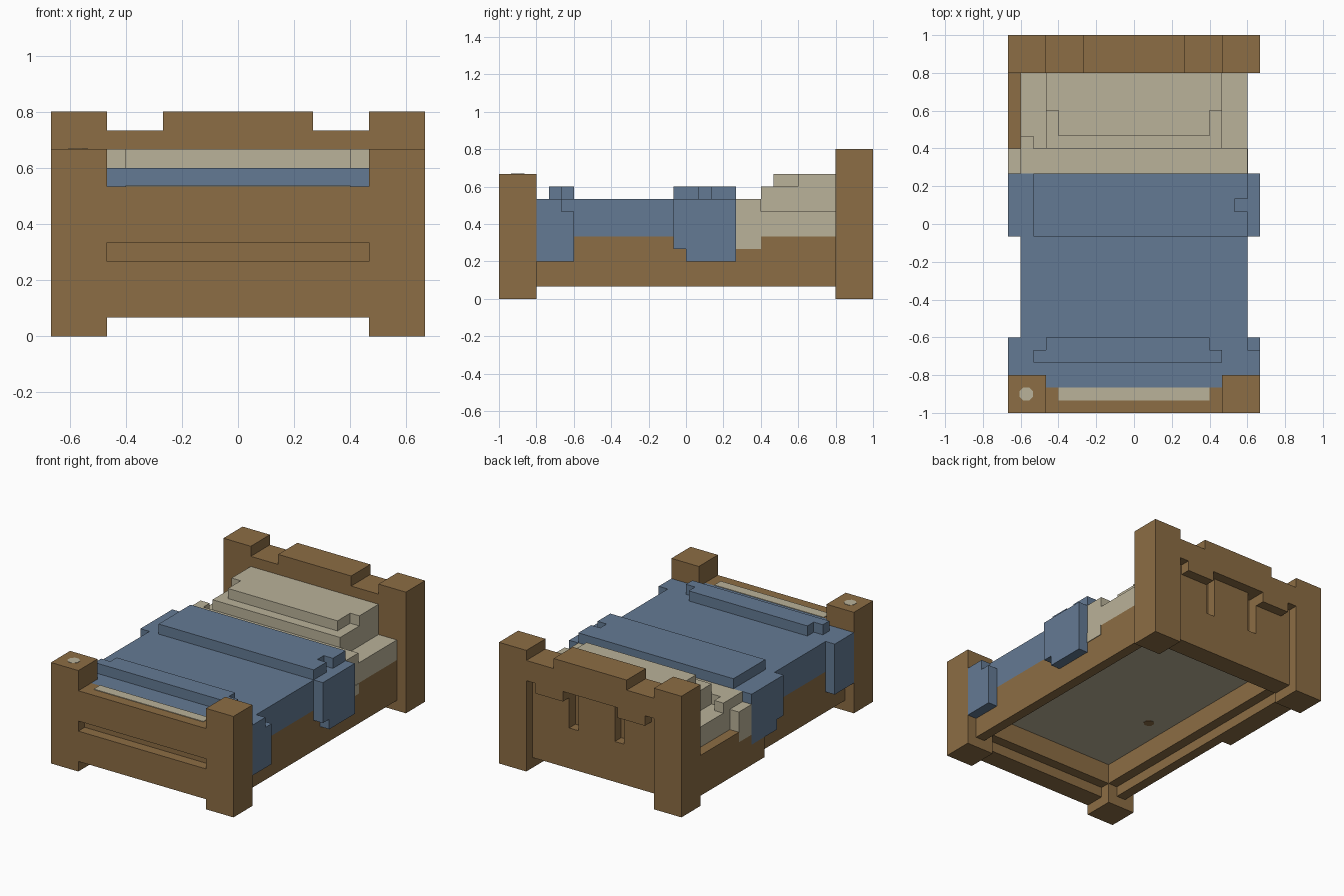
import bpy, bmesh, math
from mathutils import Matrix, Vector

cube = bpy.data.objects.get("Cube")
if cube:
    bpy.data.objects.remove(cube, do_unlink=True)

U = 1 / 15  # one block of the grid, in units


def material(name, rgb):
    m = bpy.data.materials.new(name)
    m.use_nodes = True
    m.diffuse_color = (*rgb, 1)
    bsdf = next(n for n in m.node_tree.nodes if n.type == 'BSDF_PRINCIPLED')
    bsdf.inputs["Base Color"].default_value = (*rgb, 1)
    bsdf.inputs["Roughness"].default_value = 0.9
    return m


WOOD = material("brown wood", (0.262, 0.153, 0.058))
BLUE = material("blue cloth", (0.127, 0.195, 0.296))
LINEN = material("cream linen", (0.49, 0.445, 0.319))


def finish(name, bm, mat):
    me = bpy.data.meshes.new(name)
    bm.to_mesh(me)
    bm.free()
    me.materials.append(mat)
    ob = bpy.data.objects.new(name, me)
    bpy.context.collection.objects.link(ob)
    return ob


def blocks(name, mat, *boxes, mirror=False):
    """One object from boxes (x0, x1, y0, y1, z0, z1) in blocks."""
    bm = bmesh.new()
    boxes = list(boxes)
    if mirror:
        boxes += [(-b[1], -b[0], *b[2:]) for b in boxes]
    for x0, x1, y0, y1, z0, z1 in boxes:
        mid = Vector((x0 + x1, y0 + y1, z0 + z1)) * U / 2
        size = Vector((x1 - x0, y1 - y0, z1 - z0)) * U
        bmesh.ops.create_cube(bm, size=1, matrix=Matrix.Translation(mid) @ Matrix.Diagonal((*size, 1)))
    return finish(name, bm, mat)


def dot(name, mat, x, y, z, r):
    """Thin round plate painted on a flat surface."""
    bm = bmesh.new()
    bmesh.ops.create_cone(bm, cap_ends=True, segments=8, radius1=r * U, radius2=r * U, depth=0.004,
                          matrix=Matrix.Translation(Vector((x, y, z)) * U) @ Matrix.Rotation(math.pi / 8, 4, 'Z'))
    return finish(name, bm, mat)


# Corner posts
blocks("foot_posts", WOOD, (7, 10, -15, -12, 0, 10), mirror=True)
blocks("head_posts", WOOD, (7, 10, 12, 15, 0, 12), mirror=True)

# Footboard with a slot across its front
blocks("footboard", WOOD,
       (-7, 7, -14, -13, 1, 8), (-7, 7, -15, -14, 1, 4), (-7, 7, -15, -14, 5, 8),
       (-7, 7, -13, -12, 2, 5))
blocks("footboard_trim", LINEN, (-6, 6, -14, -13, 8, 8.06))
dot("post_dot", LINEN, -8.55, -13.5, 10, 0.58)

# Headboard: front slab, slotted middle layer, stepped back beam, raised crest
blocks("headboard", WOOD,
       (-7, 7, 12, 13, 1, 11), (-2, 2, 13, 14, 1, 11), (-4, 4, 12, 15, 11, 12))
blocks("headboard_back", WOOD,
       (3, 7, 13, 14, 1, 11), (2, 3, 13, 14, 1, 5), (2, 3, 13, 14, 9, 11),
       (6, 7, 14, 15, 9, 11), (3, 6, 14, 15, 8, 11), (0, 3, 14, 15, 9, 11), mirror=True)

# Side rails with an inner ledge, and the thicker stretch near the head
blocks("side_rails", WOOD, (8, 9, -12, 12, 1, 5), (7, 8, -12, 12, 2, 5), mirror=True)
blocks("rail_thickening", WOOD, (-10, -9, 2, 4, 1, 3), (-10, -9, 4, 6, 1, 4), (-10, -9, 6, 12, 1, 5))

# Mattress
blocks("mattress_base", LINEN, (-7, 7, -12, 12, 4, 5))
dot("base_dot", WOOD, -4.9, -3.7, 4, 0.5)
blocks("mattress", LINEN, (-9, 9, 4, 6, 5, 8), (-9, 9, 6, 12, 5, 7), (-9, -8, 6, 7, 7, 8))
blocks("sheet_overhang", LINEN, (9, 9.06, 4, 6, 4, 5), (-10, -9, 4, 6, 4, 7))

# Pillow with a lower front lip and notched corners
blocks("pillow", LINEN,
       (-7, 7, 9, 12, 7, 10), (-6, 6, 7, 9, 9, 10), (-7, 7, 6, 9, 7, 9))

# Blanket over the mattress
blocks("blanket", BLUE, (-9, 9, -12, 4, 5, 8), (-7, 7, -13, -12, 5, 8))
blocks("blanket_fold", BLUE,
       (-8, 8, -1, 4, 8, 9), (8, 9, -1, 1, 8, 9), (8, 9, 2, 4, 8, 9))
blocks("blanket_ridge", BLUE, (-8, 7, -11, -10, 8, 9), (-7, 6, -10, -9, 8, 9))

# Cloth hanging over the sides
blocks("middle_flaps", BLUE, (9, 10, 0, 4, 3, 8), (9, 10, -1, 0, 4, 8), mirror=True)
blocks("foot_flaps", BLUE,
       (9, 10, -12, -10, 3, 8), (9, 10, -10, -9, 3, 7), (-10, -9, -12, -9, 3, 8))
